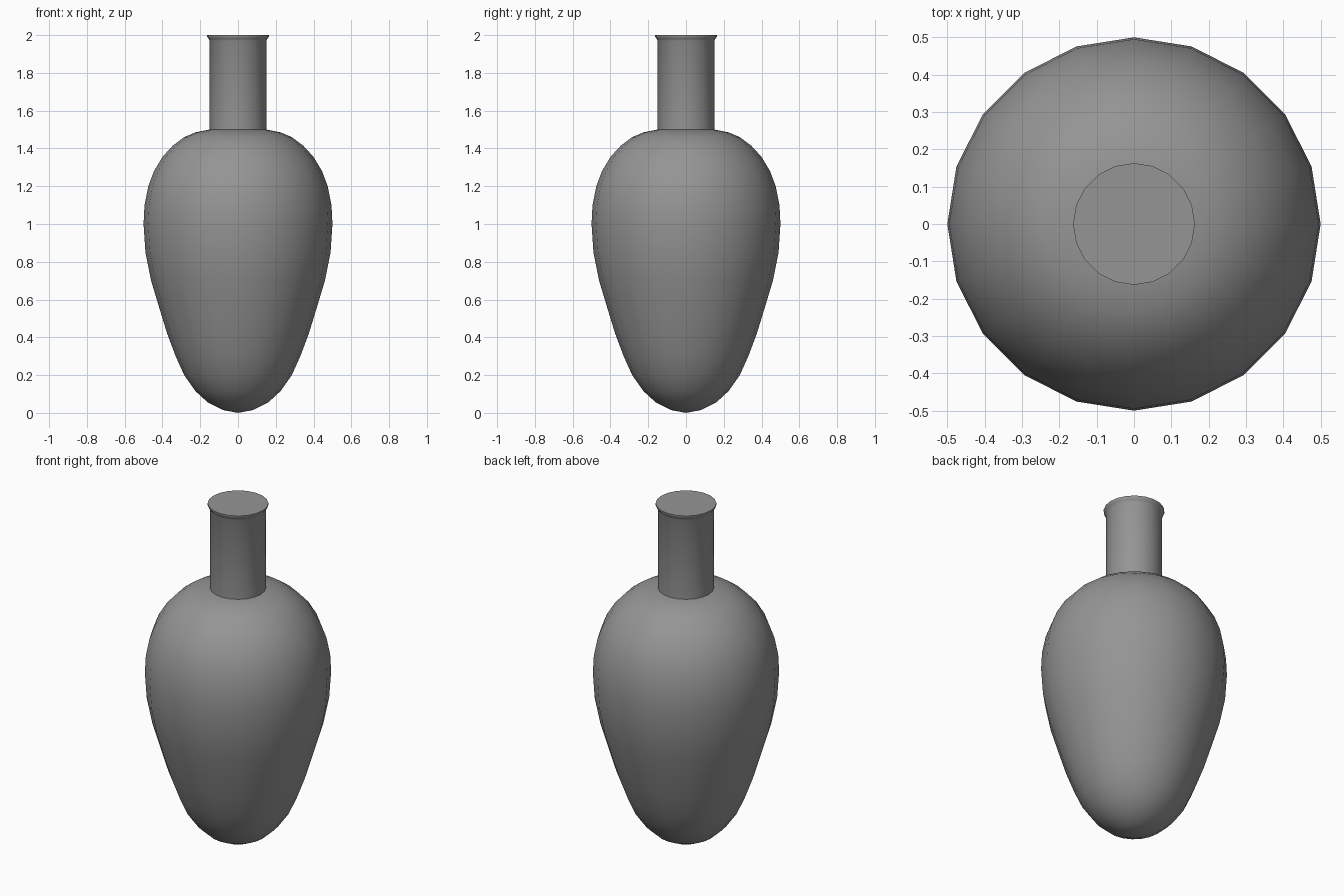
import bpy, bmesh, math
from mathutils import Matrix, Vector

cube = bpy.data.objects.get("Cube")
if cube:
    bpy.data.objects.remove(cube, do_unlink=True)

SIDES = 20


def material(name, color):
    mat = bpy.data.materials.new(name)
    mat.use_nodes = True
    mat.diffuse_color = color
    mat.node_tree.nodes["Principled BSDF"].inputs["Base Color"].default_value = color
    return mat


def lathe(name, profile, mat, angle):
    """Spin a (radius, height) profile around z."""
    bm = bmesh.new()
    verts = [bm.verts.new((r, 0, z)) for r, z in profile]
    edges = [bm.edges.new(pair) for pair in zip(verts, verts[1:])]
    bmesh.ops.spin(bm, geom=verts + edges, cent=(0, 0, 0), axis=(0, 0, 1),
                   angle=math.tau, steps=SIDES, use_duplicate=False)
    bmesh.ops.remove_doubles(bm, verts=bm.verts, dist=0.0005)
    bmesh.ops.recalc_face_normals(bm, faces=bm.faces)
    mesh = bpy.data.meshes.new(name)
    bm.to_mesh(mesh)
    bm.free()
    mesh.materials.append(mat)
    obj = bpy.data.objects.new(name, mesh)
    bpy.context.collection.objects.link(obj)
    bpy.ops.object.select_all(action="DESELECT")
    obj.select_set(True)
    bpy.context.view_layer.objects.active = obj
    bpy.ops.object.shade_smooth_by_angle(angle=math.radians(angle))
    return obj


grey = material("plain grey", (0.3, 0.3, 0.3, 1))

# Egg-shaped body, rounded at the foot and shoulder
lathe("body", [(0, 0), (0.08, 0.015), (0.16, 0.055), (0.225, 0.115),
               (0.285, 0.2), (0.33, 0.3), (0.375, 0.42), (0.415, 0.55),
               (0.46, 0.7), (0.49, 0.85), (0.5, 1.0), (0.495, 1.1),
               (0.475, 1.2), (0.445, 1.28), (0.4, 1.355), (0.345, 1.415),
               (0.285, 1.46), (0.225, 1.485), (0.15, 1.5), (0, 1.5)], grey, 60)

# Straight neck with a thin flared lip and a closed flat top
lathe("neck", [(0, 1.49), (0.15, 1.49), (0.15, 1.97), (0.155, 1.98),
               (0.163, 1.99), (0.163, 2.0), (0, 2.0)], grey, 50)
